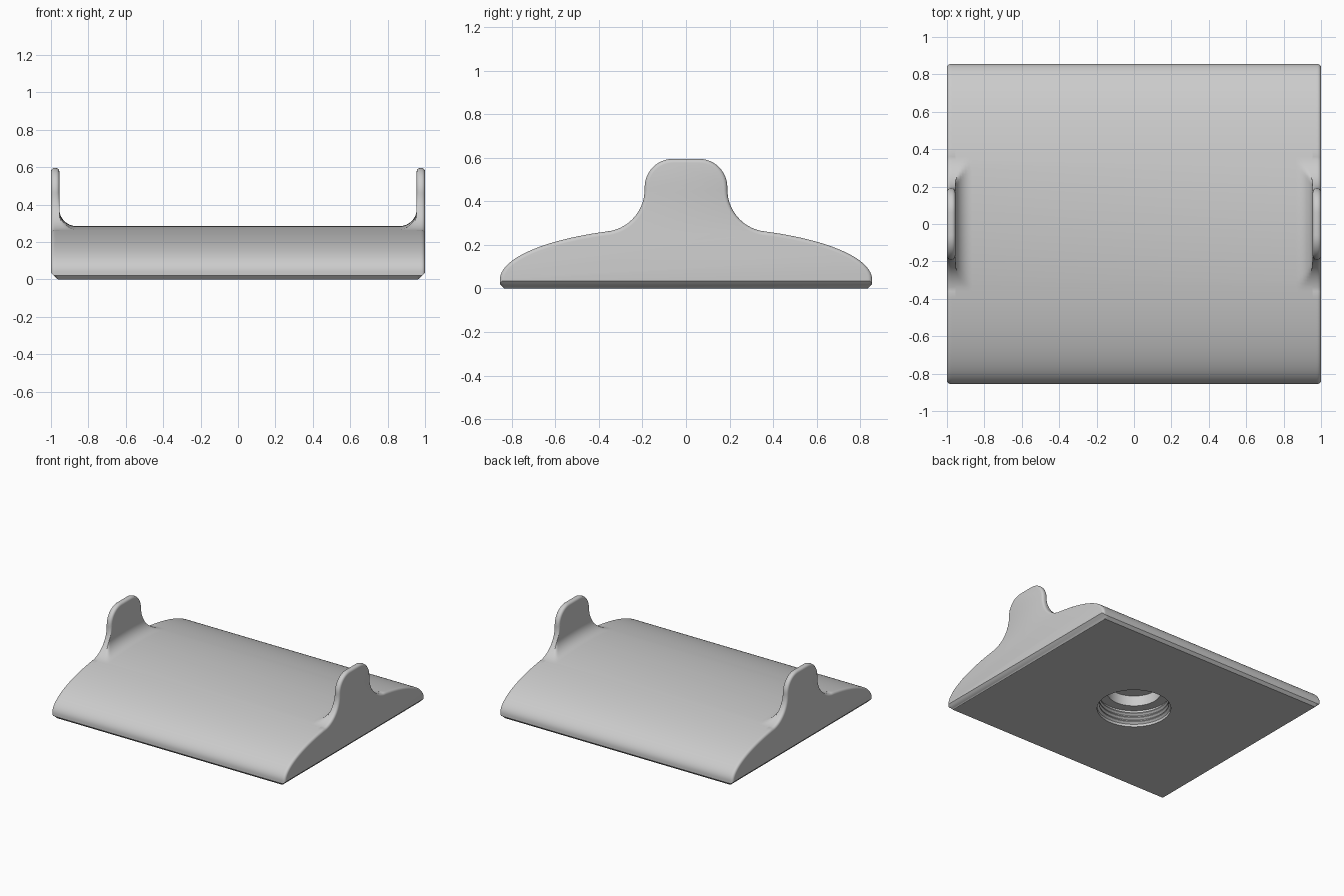
import bpy, bmesh
from math import sin, cos, pi, radians, sqrt, acos, hypot

if "Cube" in bpy.data.objects:
    bpy.data.objects.remove(bpy.data.objects["Cube"])

HALF_DEPTH, BASE_Z, DOME = 0.855, 0.04, 0.245   # domed plate cross-section
ROUND, FILLET, TAB_X = 0.018, 0.09, 0.955       # edge rounding, inner fillet, tab inner face
BEVEL_X, BEVEL_Y = 0.965, 0.02                  # lower chamfers

grey = bpy.data.materials.new("light_grey")
grey.use_nodes = True
grey.diffuse_color = (0.6, 0.6, 0.6, 1)
grey.node_tree.nodes["Principled BSDF"].inputs["Base Color"].default_value = grey.diffuse_color


def dome(y):
    return BASE_Z + DOME * sqrt(max(0, 1 - (y / HALF_DEPTH) ** 2))


def arc(cy, cz, r, start, end, steps):
    angles = [radians(start + (end - start) * i / steps) for i in range(steps + 1)]
    return [(cy + r * cos(a), cz + r * sin(a)) for a in angles]


# End outline: dome edge, concave flare, rounded tab corner, mirrored about y = 0
touch = acos(0.36 / HALF_DEPTH)
half = [(HALF_DEPTH * cos(touch * i / 24), BASE_Z + DOME * sin(touch * i / 24)) for i in range(25)]
half += arc(0.385, 0.455, 0.195, 262, 180, 14)
half += arc(0.06, 0.465, 0.13, 0, 90, 12)
outline = half + [(0, 0.595)] + [(-y, z) for y, z in reversed(half)]

# Outward normals along the outline
normals = []
for i in range(len(outline)):
    (y0, z0), (y1, z1) = outline[max(i - 1, 0)], outline[min(i + 1, len(outline) - 1)]
    d = hypot(y1 - y0, z1 - z0)
    normals.append(((z1 - z0) / d, (y0 - y1) / d))
normals[0], normals[-1] = (1, 0), (-1, 0)


def section(x, rise=None, inset=0, inner=False):
    """Closed loop across the plate at x, with the tab clipped to rise or inset."""
    loop = []
    for (y, z), (ny, nz) in zip(outline, normals):
        h = max(0, z - dome(y))
        if rise is not None:
            loop.append((x, y, dome(y) + min(h, rise)))
        else:
            w = min(1, max(0, (h - FILLET) / 0.1)) if inner else 1
            loop.append((x, y - ny * inset * w, z - nz * inset * w))
    lift = max(0, abs(x) - BEVEL_X)
    edge = HALF_DEPTH - (0 if inner else inset)
    low = [(x, edge, max(BEVEL_Y, lift)), (x, edge - BEVEL_Y, lift)]
    return loop + [(x, -y, z) for x, y, z in low] + low[::-1]


# Sections from the inner fillet out to the rounded end
specs = []
for i in range(9):
    a = pi / 2 * i / 8
    specs.append((TAB_X - FILLET + FILLET * sin(a), dict(rise=FILLET * (1 - cos(a)))))
for i in range(5):
    a = pi / 2 * i / 4
    specs.append((TAB_X + ROUND * (1 - cos(a)), dict(inset=ROUND * (1 - sin(a)), inner=True)))
for i in range(4, -1, -1):
    a = pi / 2 * i / 4
    specs.append((1 - ROUND * (1 - cos(a)), dict(inset=ROUND * (1 - sin(a)))))
rings = [section(-x, **k) for x, k in reversed(specs)] + [section(x, **k) for x, k in specs]


def finish(bm, name):
    bmesh.ops.remove_doubles(bm, verts=bm.verts, dist=1e-5)
    bmesh.ops.recalc_face_normals(bm, faces=bm.faces)
    mesh = bpy.data.meshes.new(name)
    bm.to_mesh(mesh)
    bm.free()
    mesh.materials.append(grey)
    ob = bpy.data.objects.new(name, mesh)
    bpy.context.collection.objects.link(ob)
    return ob


# Plate with end tabs
bm = bmesh.new()
loops = [[bm.verts.new(p) for p in ring] for ring in rings]
for a, b in zip(loops, loops[1:]):
    for i in range(len(a)):
        j = (i + 1) % len(a)
        bm.faces.new((a[i], a[j], b[j], b[i]))
bm.faces.new(loops[0])
bm.faces.new(loops[-1])
plate = finish(bm, "domed_plate_with_tabs")

# Threaded socket cutter: grooved bore, ledge and smaller inner bore
profile = [(0, -0.05), (0.26, -0.05), (0.26, 0.02)]
for k in range(3):
    z = 0.025 + 0.034 * k
    profile += [(0.245, z + 0.008), (0.245, z + 0.016), (0.26, z + 0.024), (0.26, z + 0.03)]
profile += [(0.26, 0.13), (0.19, 0.13), (0.19, 0.21), (0, 0.21)]
bm = bmesh.new()
vs = [bm.verts.new((r, 0, z)) for r, z in profile]
es = [bm.edges.new(pair) for pair in zip(vs, vs[1:])]
bmesh.ops.spin(bm, geom=vs + es, cent=(0, 0, 0), axis=(0, 0, 1), angle=2 * pi, steps=64)
cutter = finish(bm, "socket_cutter")
cutter.hide_render = True

# Cut the socket, then drop the cutter
cut = plate.modifiers.new("socket", 'BOOLEAN')
cut.operation, cut.solver, cut.object = 'DIFFERENCE', 'EXACT', cutter
bpy.ops.object.select_all(action='DESELECT')
bpy.context.view_layer.objects.active = plate
plate.select_set(True)
bpy.ops.object.modifier_apply(modifier=cut.name)
bpy.data.objects.remove(cutter)
bpy.ops.object.shade_smooth_by_angle(angle=radians(32))
